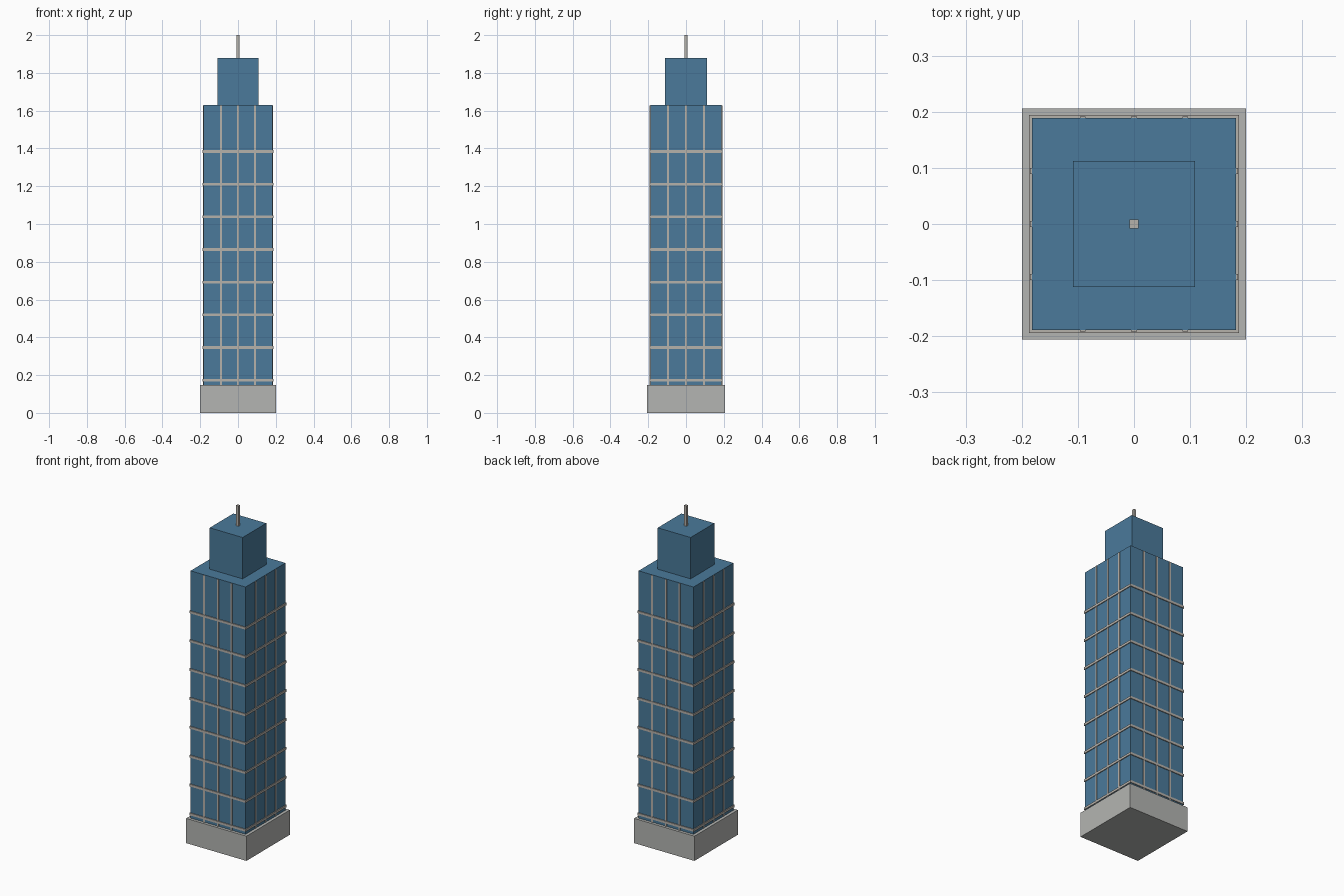
import bpy

cube = bpy.data.objects.get("Cube")
if cube:
    bpy.data.objects.remove(cube, do_unlink=True)


def material(name, rgb):
    mat = bpy.data.materials.new(name)
    mat.use_nodes = True
    colour = (*rgb, 1)
    mat.diffuse_color = colour
    mat.node_tree.nodes["Principled BSDF"].inputs["Base Color"].default_value = colour
    return mat


glass = material("blue glass", (0.069, 0.195, 0.328))
stone = material("grey stone", (0.456, 0.462, 0.445))
trim = material("pale warm metal", (0.47, 0.445, 0.41))


def box(name, half_x, half_y, bottom, top, mat, x=0, y=0):
    """Box given by half widths, bottom and top heights, and centre."""
    bpy.ops.mesh.primitive_cube_add(size=2, location=(x, y, (bottom + top) / 2))
    obj = bpy.context.object
    obj.name = name
    obj.scale = (half_x, half_y, (top - bottom) / 2)
    bpy.ops.object.transform_apply(location=False, rotation=False, scale=True)
    obj.data.materials.append(mat)
    return obj


BASE_TOP, ROOF = 0.148, 1.63
TX, TY = 0.182, 0.189  # tower half widths

# Main volumes
box("base_plinth", 0.2, 0.206, 0, BASE_TOP, stone)
box("main_tower", TX, TY, 0.02, ROOF, glass)
box("upper_block", 0.109, 0.112, ROOF - 0.02, 1.878, glass)
box("antenna", 0.008, 0.008, 1.86, 2, trim)

# Horizontal floor bands wrapping the tower
for i in range(8):
    z = 0.173 * (i + 1)
    box(f"floor_band_{i + 1}", TX + 0.005, TY + 0.005, z - 0.007, z + 0.007, trim)

# Vertical mullions, three on each face
for side, s in (("near", -1), ("far", 1)):
    for i in (-1, 0, 1):
        box(f"mullion_y_{side}_{i + 2}", 0.005, 0.003, BASE_TOP, ROOF - 0.002, trim,
            x=i * TX / 2, y=s * TY)
        box(f"mullion_x_{side}_{i + 2}", 0.003, 0.005, BASE_TOP, ROOF - 0.002, trim,
            x=s * TX, y=i * TY / 2)
